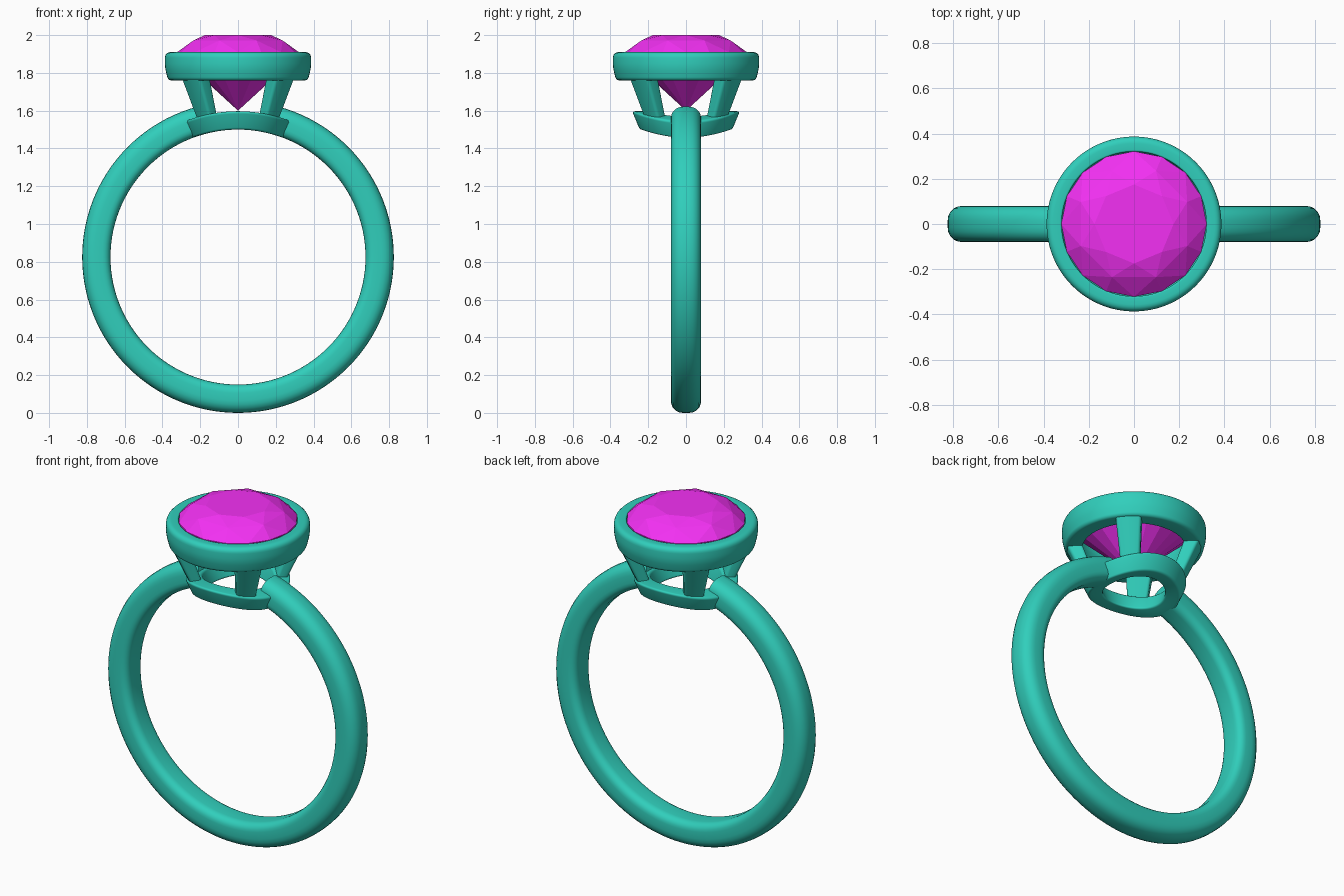
import bpy, bmesh
from math import sin, cos, pi, radians, sqrt
from mathutils import Vector

if "Cube" in bpy.data.objects:
    bpy.data.objects.remove(bpy.data.objects["Cube"])

BAND_Z = 0.825


def material(name, color):
    m = bpy.data.materials.new(name)
    m.diffuse_color = color
    m.use_nodes = True
    m.node_tree.nodes["Principled BSDF"].inputs["Base Color"].default_value = m.diffuse_color
    return m


METAL = material("green_metal", (0.03, 0.62, 0.50, 1))
GEM = material("magenta_gem", (0.9, 0.03, 0.9, 1))


def finish(name, bm, mat, smooth=True):
    bmesh.ops.recalc_face_normals(bm, faces=bm.faces)
    me = bpy.data.meshes.new(name)
    bm.to_mesh(me)
    bm.free()
    me.materials.append(mat)
    ob = bpy.data.objects.new(name, me)
    bpy.context.collection.objects.link(ob)
    if smooth:
        bpy.ops.object.select_all(action='DESELECT')
        bpy.context.view_layer.objects.active = ob
        ob.select_set(True)
        bpy.ops.object.shade_smooth_by_angle(angle=radians(40))
    return ob


def fillet(corners, steps=5):
    """Round each (u, v, radius) corner of a closed outline."""
    out = []
    for i, (u, v, r) in enumerate(corners):
        p = Vector((u, v))
        a = Vector(corners[i - 1][:2]) - p
        b = Vector(corners[(i + 1) % len(corners)][:2]) - p
        a, b = p + a.normalized() * r, p + b.normalized() * r
        for k in range(steps + 1):
            t = k / steps
            w = 2 * t * (1 - t) * 0.8          # close to a circular arc
            n = (1 - t) ** 2 + w + t * t
            out.append(((1 - t) ** 2 * a + w * p + t * t * b) / n)
    return out


def sweep(name, outline, angles, place, closed=True):
    """Skin copies of the outline placed at every angle."""
    bm = bmesh.new()
    rings = [[bm.verts.new(place(p, a)) for p in outline] for a in angles]
    n = len(outline)
    for i in range(len(rings) - (0 if closed else 1)):
        r, s = rings[i], rings[(i + 1) % len(rings)]
        for j in range(n):
            bm.faces.new((r[j], r[(j + 1) % n], s[(j + 1) % n], s[j]))
    if not closed:
        bm.faces.new(rings[0])
        bm.faces.new(rings[-1])
    return finish(name, bm, METAL)


full = [2 * pi * i / 96 for i in range(96)]

# Band: open hoop whose ends run into the setting base
start = radians(15.3)
arc = [start + (2 * pi - 2 * start) * i / 110 for i in range(111)]
band_outline = fillet([(0.675, -0.08, 0.045), (0.825, -0.08, 0.065),
                       (0.825, 0.08, 0.065), (0.675, 0.08, 0.045)])
sweep("band", band_outline, arc,
      lambda p, a: (p.x * sin(a), p.y, BAND_Z + p.x * cos(a)), closed=False)

# Setting base: flared ring bent over the finger cylinder
base_outline = fillet([(0.165, 0.675, 0.012), (0.245, 0.675, 0.012),
                       (0.285, 0.772, 0.015), (0.195, 0.772, 0.015)])
sweep("setting_base", base_outline, full,
      lambda p, a: (p.x * cos(a), p.x * sin(a),
                    BAND_Z + sqrt(p.y ** 2 - (p.x * cos(a)) ** 2)))

# Bezel: collar around the stone
bezel_outline = fillet([(0.275, 1.76, 0.012), (0.370, 1.76, 0.018),
                        (0.387, 1.83, 0.02), (0.387, 1.91, 0.03),
                        (0.320, 1.91, 0.008), (0.320, 1.875, 0.006)])
sweep("bezel", bezel_outline, full,
      lambda p, a: (p.x * cos(a), p.x * sin(a), p.y))

# Four tapered struts on the diagonals
for i in range(4):
    c = pi / 4 + i * pi / 2
    bm = bmesh.new()
    rows = []
    for z, r0, r1, w in ((1.52, 0.185, 0.250, 0.050), (1.80, 0.285, 0.378, 0.072)):
        spec = [(r0, -w), (r1 - 0.007, -w), (r1, 0), (r1 - 0.007, w), (r0, w)]
        rows.append([bm.verts.new((r * cos(c) - t * sin(c),
                                   r * sin(c) + t * cos(c), z)) for r, t in spec])
    lo, hi = rows
    for j in range(5):
        k = (j + 1) % 5
        bm.faces.new((lo[j], lo[k], hi[k], hi[j]))
    bm.faces.new(lo)
    bm.faces.new(hi)
    edges = [e for e in bm.edges
             if abs(e.verts[0].co.z - e.verts[1].co.z) > 0.1
             and lo[2] not in e.verts]
    bmesh.ops.bevel(bm, geom=edges, offset=0.014, segments=3,
                    affect='EDGES', profile=0.5)
    finish(f"strut_{i + 1}", bm, METAL)

# Gem: convex faceted brilliant cut
bm = bmesh.new()
for n, r, z, turn in ((8, 0.175, 2.0, 0), (8, 0.255, 1.972, 0.5),
                      (16, 0.322, 1.91, 0), (16, 0.322, 1.895, 0),
                      (8, 0.105, 1.698, 0.5)):
    for i in range(n):
        a = 2 * pi * (i + turn) / n
        bm.verts.new((r * cos(a), r * sin(a), z))
bm.verts.new((0, 0, 1.60))
bmesh.ops.convex_hull(bm, input=bm.verts)
bmesh.ops.dissolve_limit(bm, angle_limit=radians(0.5), verts=bm.verts, edges=bm.edges)
finish("gem", bm, GEM, smooth=False)
